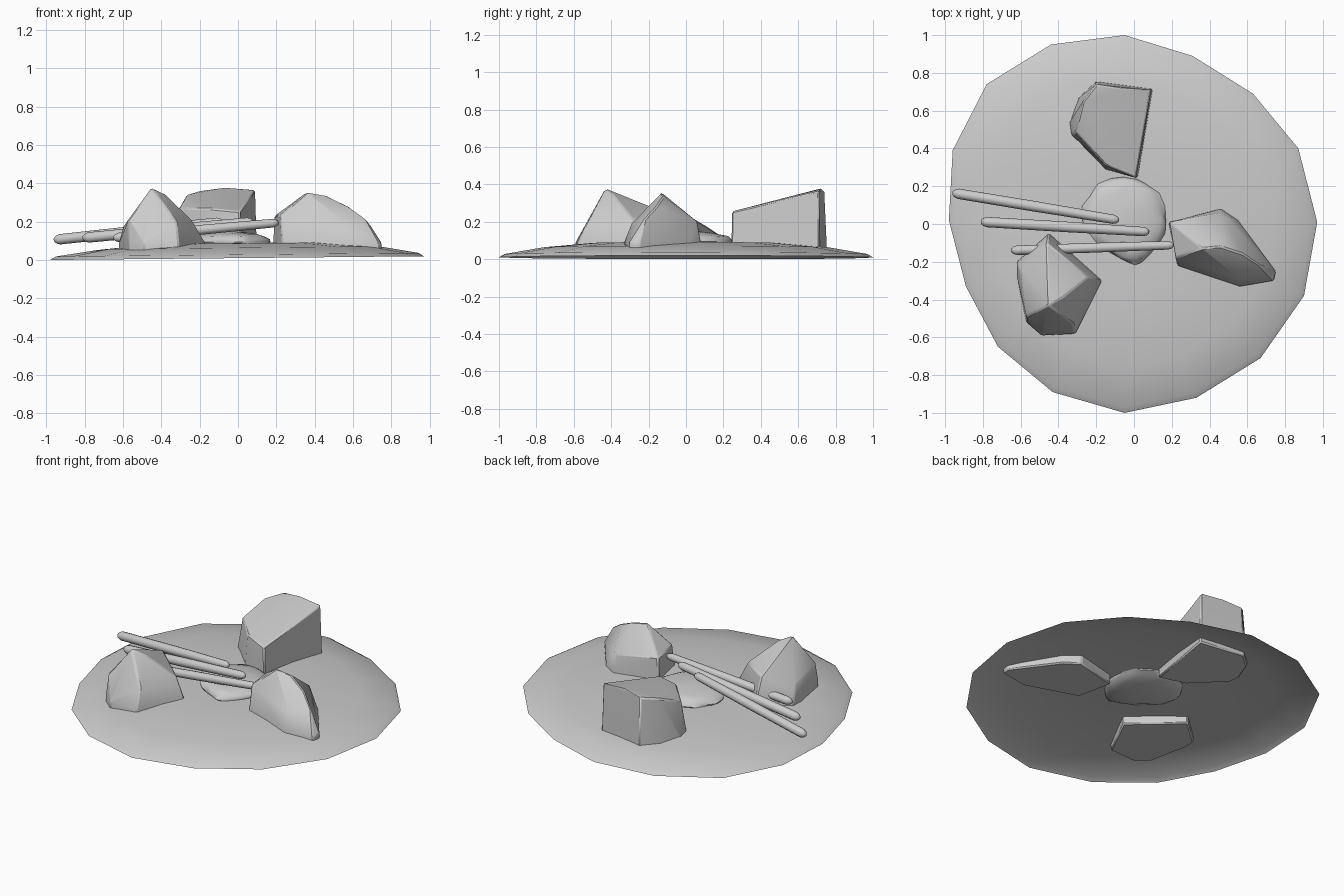
import bpy, bmesh, math, random
from mathutils import Vector

if "Cube" in bpy.data.objects:
    bpy.data.objects.remove(bpy.data.objects["Cube"])

random.seed(4)


def finish(bm, name, angle=30):
    bmesh.ops.recalc_face_normals(bm, faces=bm.faces[:])
    mesh = bpy.data.meshes.new(name)
    bm.to_mesh(mesh)
    bm.free()
    ob = bpy.data.objects.new(name, mesh)
    bpy.context.collection.objects.link(ob)
    bpy.ops.object.select_all(action='DESELECT')
    ob.select_set(True)
    bpy.context.view_layer.objects.active = ob
    bpy.ops.object.shade_smooth_by_angle(angle=math.radians(angle))
    return ob


# ground: shallow open dome with an irregular 16-sided rim
rim = [(-.05, 1), (.31, .89), (.63, .69), (.87, .40), (.97, .01), (.90, -.38),
       (.67, -.71), (.33, -.92), (-.05, -1), (-.43, -.89), (-.72, -.65),
       (-.89, -.33), (-.98, .02), (-.96, .39), (-.78, .74), (-.44, .95)]
levels = [(1, .01), (.97, .028), (.76, .064), (.5, .087), (.25, .09)]
bm = bmesh.new()
rings = []
for s, z in levels:
    ring = []
    for x, y in rim:
        px, py = x * s, y * s
        dip = .022 * math.exp(-((px + .68) ** 2 + (py - .08) ** 2) / .03)
        ring.append(bm.verts.new((px, py, max(0, z + .01 * px - (dip if s < .9 else 0)))))
    rings.append(ring)
n = len(rim)
for a, b in zip(rings, rings[1:]):
    for i in range(n):
        bm.faces.new((a[i], a[(i + 1) % n], b[(i + 1) % n], b[i]))
centre = bm.verts.new((0, 0, .088))
for i in range(n):
    bm.faces.new((rings[-1][i], rings[-1][(i + 1) % n], centre))
finish(bm, "ground", 40)


# rocks: convex blocks from a footprint and a few upper corners
def rock(name, foot, upper):
    bm = bmesh.new()
    for x, y in foot:
        bm.verts.new((x, y, .035))
        bm.verts.new((x, y, .09))
    for p in upper:
        bm.verts.new(p)
    hull = bmesh.ops.convex_hull(bm, input=bm.verts[:])
    bmesh.ops.delete(bm, geom=[v for v in bm.verts if not v.link_faces], context='VERTS')
    bmesh.ops.dissolve_limit(bm, angle_limit=math.radians(6), verts=bm.verts[:], edges=bm.edges[:])
    ob = finish(bm, name, 28)
    bev = ob.modifiers.new("soft_edges", 'BEVEL')
    bev.width = .008
    bev.segments = 1
    bev.limit_method = 'ANGLE'


rock("back_rock",
     [(-.20, .755), (.10, .715), (.02, .24), (-.15, .29), (-.33, .47), (-.34, .54), (-.29, .67)],
     [(-.20, .74, .36), (-.07, .72, .378), (.09, .71, .365), (.01, .245, .255),
      (-.15, .31, .27), (-.31, .49, .27), (-.27, .65, .34)])
rock("right_rock",
     [(.18, .01), (.46, .08), (.55, .02), (.75, -.25), (.74, -.30), (.56, -.33), (.23, -.22)],
     [(.36, -.13, .355), (.46, -.12, .338), (.19, .01, .23), (.22, -.18, .235),
      (.46, .06, .20), (.58, -.16, .28), (.67, -.22, .215), (.56, -.29, .19)])
rock("front_left_rock",
     [(-.45, -.05), (-.62, -.20), (-.62, -.28), (-.57, -.52), (-.49, -.59), (-.31, -.58), (-.17, -.30)],
     [(-.45, -.43, .378), (-.38, -.39, .345), (-.46, -.10, .245), (-.57, -.49, .215),
      (-.60, -.25, .17), (-.32, -.53, .20), (-.24, -.28, .21)])


# sticks: slim round rods with rounded ends
def stick(name, start, end, r):
    a, b = Vector(start), Vector(end)
    axis = b - a
    rot = axis.to_track_quat('Z', 'Y')
    length, seg = axis.length, 12
    prof = [(0, .35), (.012, .75), (.03, 1), (length * .5, 1.03),
            (length - .03, .9), (length - .012, .7), (length, .35)]
    bm = bmesh.new()
    loops = []
    for h, f in prof:
        loops.append([bm.verts.new(a + rot @ Vector((
            r * f * math.cos(2 * math.pi * k / seg), r * f * math.sin(2 * math.pi * k / seg), h)))
            for k in range(seg)])
    for p, q in zip(loops, loops[1:]):
        for k in range(seg):
            bm.faces.new((p[k], p[(k + 1) % seg], q[(k + 1) % seg], q[k]))
    bm.faces.new(loops[0][::-1])
    bm.faces.new(loops[-1])
    finish(bm, name, 60)


stick("stick_back", (-.96, .165, .105), (-.08, .02, .20), .027)
stick("stick_middle", (-.81, .012, .115), (.08, -.042, .20), .027)
stick("stick_front", (-.65, -.14, .115), (.21, -.112, .195), .025)

# ash heap: lumpy low mound under the sticks, pointed toward the front
bm = bmesh.new()
bmesh.ops.create_icosphere(bm, subdivisions=3, radius=1)
for v in bm.verts:
    x, y, z = v.co
    k = random.uniform(.95, 1.04)
    pinch = 1 - .55 * max(0, -y) ** 2
    v.co = (-.055 + .225 * x * k * pinch + .06 * max(0, -y),
            .02 + .235 * y * k, .095 + (.055 if z > 0 else .05) * z * k)
finish(bm, "ash_heap", 50)
